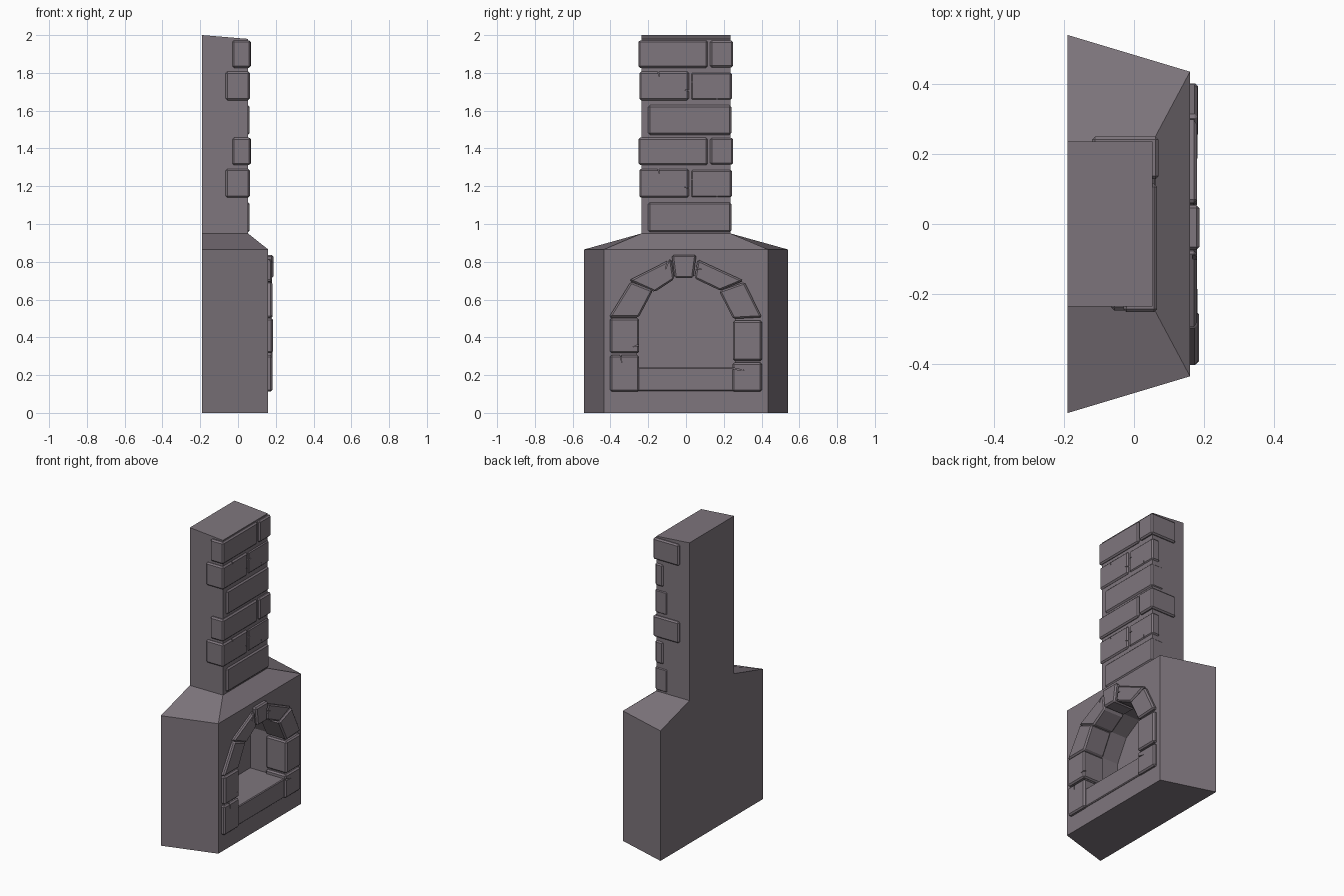
import bpy, bmesh

if "Cube" in bpy.data.objects:
    bpy.data.objects.remove(bpy.data.objects["Cube"])

stone = bpy.data.materials.new("purple grey stone")
stone.diffuse_color = (0.21, 0.18, 0.205, 1)
stone.use_nodes = True
stone.node_tree.nodes["Principled BSDF"].inputs["Base Color"].default_value = stone.diffuse_color


def make(name, bm):
    bmesh.ops.recalc_face_normals(bm, faces=bm.faces)
    me = bpy.data.meshes.new(name)
    bm.to_mesh(me)
    bm.free()
    me.materials.append(stone)
    ob = bpy.data.objects.new(name, me)
    bpy.context.collection.objects.link(ob)
    return ob


def prism(name, pts, x0, x1, bevel=0.0):
    """Extrude a (y, z) outline along x, with chiselled edges."""
    bm = bmesh.new()
    a = [bm.verts.new((x0, y, z)) for y, z in pts]
    b = [bm.verts.new((x1, y, z)) for y, z in pts]
    bm.faces.new(a)
    bm.faces.new(b)
    n = len(pts)
    for i in range(n):
        j = (i + 1) % n
        bm.faces.new((a[i], a[j], b[j], b[i]))
    ob = make(name, bm)
    if bevel:
        m = ob.modifiers.new("chiselled edge", 'BEVEL')
        m.width = bevel
        m.segments = 1
    return ob


def rect(y0, y1, z0, z1):
    return [(y0, z0), (y1, z0), (y1, z1), (y0, z1)]


def cut(ob, cutter):
    m = ob.modifiers.new("cut", 'BOOLEAN')
    m.operation = 'DIFFERENCE'
    m.solver = 'EXACT'
    m.object = cutter
    cutter.hide_render = True
    cutter.hide_viewport = True


def crack(ob, edge, tip, front):
    """Thin wedge notch from a stone's edge towards a tip point."""
    dy, dz = tip[0] - edge[0], tip[1] - edge[1]
    l = (dy * dy + dz * dz) ** 0.5
    ny, nz = -dz / l * 0.006, dy / l * 0.006
    sy, sz = edge[0] - dy / l * 0.02, edge[1] - dz / l * 0.02
    cut(ob, prism("crack_cutter", [(sy + ny, sz + nz), (sy - ny, sz - nz), tip],
                  front - 0.015, front + 0.02))


# Body: hearth base, sloped shoulder and chimney as one lofted shell
# each ring: back half-width, front half-width, front x, back z, front z
rings = [(0.54, 0.435, 0.16, 0, 0), (0.54, 0.435, 0.16, 0.865, 0.865),
         (0.235, 0.235, 0.053, 0.95, 0.95), (0.235, 0.235, 0.053, 2.0, 1.98)]
bm = bmesh.new()
loops = []
for wb, wf, xf, zb, zf in rings:
    loops.append([bm.verts.new(p) for p in
                  ((-0.19, -wb, zb), (xf, -wf, zf), (xf, wf, zf), (-0.19, wb, zb))])
bm.faces.new(loops[0])
bm.faces.new(loops[-1])
for a, b in zip(loops, loops[1:]):
    for i in range(4):
        j = (i + 1) % 4
        bm.faces.new((a[i], a[j], b[j], b[i]))
body = make("fireplace_body", bm)

# Arched firebox opening
arch = [(-0.26, 0.2), (0.26, 0.2), (0.26, 0.51), (0.19, 0.655),
        (0.05, 0.725), (-0.06, 0.725), (-0.18, 0.655), (-0.26, 0.51)]
cut(body, prism("firebox_cutter", arch, -0.09, 0.3))

# Hearth sill forming the firebox floor
prism("hearth_sill", rect(-0.262, 0.262, 0.115, 0.24), -0.1, 0.168, 0.005)

# Arch stones: outline and front x
jambs = [
    ("left_jamb_lower", rect(-0.402, -0.248, 0.112, 0.306), 0.182),
    ("left_jamb_upper", rect(-0.402, -0.248, 0.316, 0.502), 0.185),
    ("left_arch_lower", [(-0.408, 0.506), (-0.25, 0.506), (-0.175, 0.648), (-0.292, 0.695)], 0.182),
    ("left_arch_upper", [(-0.165, 0.64), (-0.062, 0.708), (-0.078, 0.815), (-0.302, 0.702)], 0.18),
    ("keystone", [(-0.06, 0.713), (0.038, 0.713), (0.055, 0.836), (-0.075, 0.836)], 0.187),
    ("right_arch_upper", [(0.045, 0.712), (0.18, 0.648), (0.306, 0.7), (0.062, 0.812)], 0.18),
    ("right_arch_lower", [(0.25, 0.498), (0.402, 0.506), (0.31, 0.692), (0.175, 0.645)], 0.182),
    ("right_jamb_upper", rect(0.248, 0.402, 0.275, 0.488), 0.183),
    ("right_jamb_lower", rect(0.245, 0.402, 0.112, 0.266), 0.18),
]
parts = {n: prism(n, p, 0.03, x, 0.009) for n, p, x in jambs}
for n, e, t in [("left_jamb_lower", (-0.345, 0.306), (-0.34, 0.265)),
                ("left_jamb_upper", (-0.248, 0.36), (-0.28, 0.35)),
                ("left_arch_upper", (-0.095, 0.805), (-0.11, 0.755)),
                ("right_arch_upper", (0.055, 0.765), (0.09, 0.758)),
                ("right_jamb_lower", (0.245, 0.235), (0.31, 0.225))]:
    crack(parts[n], e, t, 0.182)

# Chimney bricks: three courses, repeated twice up the stack
# each brick: y range, z range, back x, front x
bricks = [
    ("course_one_brick", -0.2, 0.24, 0.957, 1.114, -0.03, 0.062),
    ("course_two_left_brick", -0.247, 0.015, 1.14, 1.292, -0.065, 0.063),
    ("course_two_right_brick", 0.025, 0.243, 1.14, 1.288, 0.0, 0.059),
    ("course_three_left_brick", -0.252, 0.115, 1.312, 1.457, -0.03, 0.066),
    ("course_three_right_brick", 0.128, 0.25, 1.314, 1.456, -0.12, 0.07),
]
for tier, dz in (("lower", 0.0), ("upper", 0.515)):
    for n, y0, y1, z0, z1, x0, x1 in bricks:
        ob = prism(f"{tier}_{n}", rect(y0, y1, z0 + dz, z1 + dz), x0, x1, 0.009)
        if n == "course_two_left_brick":
            crack(ob, (-0.148, z1 + dz), (-0.14, z1 + dz - 0.03), x1)
            crack(ob, (y1, 1.19 + dz), (y1 - 0.025, 1.195 + dz), x1)
        if n == "course_two_right_brick":
            crack(ob, (0.165, z0 + dz), (0.16, z0 + dz + 0.03), x1)
            crack(ob, (y0, 1.235 + dz), (y0 + 0.03, 1.24 + dz), x1)
